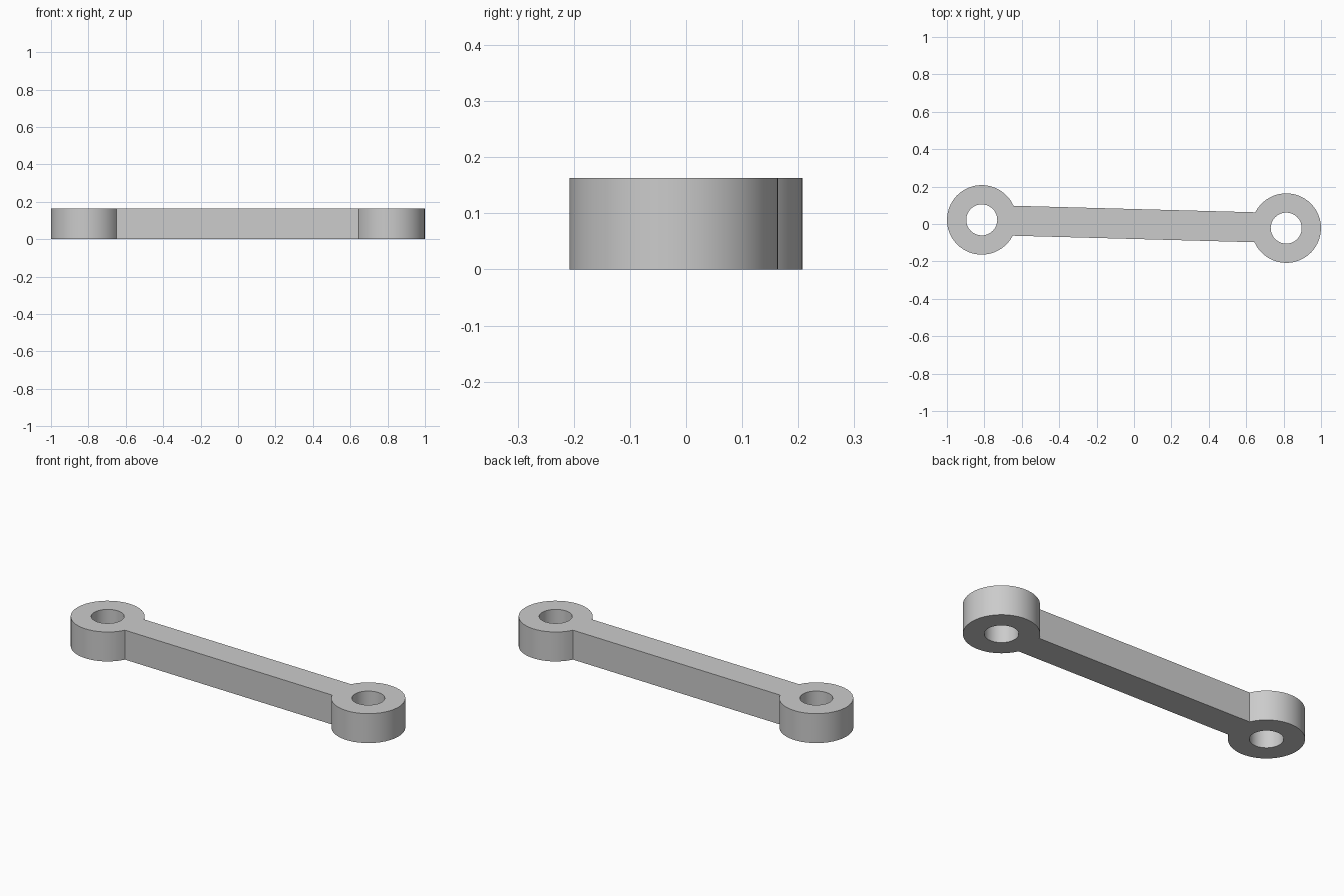
import bpy, bmesh
from math import sin, cos, asin, pi, atan2, hypot, radians
from mathutils import Matrix

# Remove the default object
cube = bpy.data.objects.get("Cube")
if cube:
    bpy.data.objects.remove(cube, do_unlink=True)

EYE_X, EYE_Y = 0.814, -0.022      # centre of one eye, the other is opposite
EYE_R, HOLE_R = 0.186, 0.083
BAR_HALF, HEIGHT = 0.08, 0.163
SEGMENTS = 36
reach = hypot(EYE_X, EYE_Y)

grey = bpy.data.materials.new("plain grey")
grey.use_nodes = True
colour = (0.6, 0.6, 0.6, 1)
grey.diffuse_color = colour
grey.node_tree.nodes["Principled BSDF"].inputs["Base Color"].default_value = colour


def arc(cx, radius, start, end, count):
    """Points along an arc around (cx, 0)."""
    step = (end - start) / count
    return [(cx + radius * cos(start + i * step), radius * sin(start + i * step))
            for i in range(count + 1)]


def loop(bm, points):
    """Closed loop of edges."""
    verts = [bm.verts.new((x, y, 0)) for x, y in points]
    return [bm.edges.new((v, verts[i - 1])) for i, v in enumerate(verts)]


bm = bmesh.new()

# Outer outline: two eyes joined by the straight bar
mouth = asin(BAR_HALF / EYE_R)
outline = arc(reach, EYE_R, mouth - pi, pi - mouth, SEGMENTS)
outline += arc(-reach, EYE_R, mouth, 2 * pi - mouth, SEGMENTS)
edges = loop(bm, outline)

# Pin holes
for side in (-1, 1):
    edges += loop(bm, arc(side * reach, HOLE_R, 0, 2 * pi, SEGMENTS)[:-1])

# Fill the flat face around the holes and raise it to full thickness
bmesh.ops.triangle_fill(bm, edges=edges, use_beauty=True)
raised = bmesh.ops.extrude_face_region(bm, geom=bm.faces[:], use_keep_orig=True)
top = [g for g in raised["geom"] if isinstance(g, bmesh.types.BMVert)]
bmesh.ops.translate(bm, verts=top, vec=(0, 0, HEIGHT))
bmesh.ops.rotate(bm, verts=bm.verts, cent=(0, 0, 0),
                 matrix=Matrix.Rotation(atan2(EYE_Y, EYE_X), 3, "Z"))
bmesh.ops.recalc_face_normals(bm, faces=bm.faces)

mesh = bpy.data.meshes.new("link_arm")
bm.to_mesh(mesh)
bm.free()
mesh.materials.append(grey)
link = bpy.data.objects.new("link_arm", mesh)
bpy.context.collection.objects.link(link)

# Smooth round walls with crisp rims
bpy.ops.object.select_all(action="DESELECT")
link.select_set(True)
bpy.context.view_layer.objects.active = link
bpy.ops.object.shade_smooth_by_angle(angle=radians(30))
